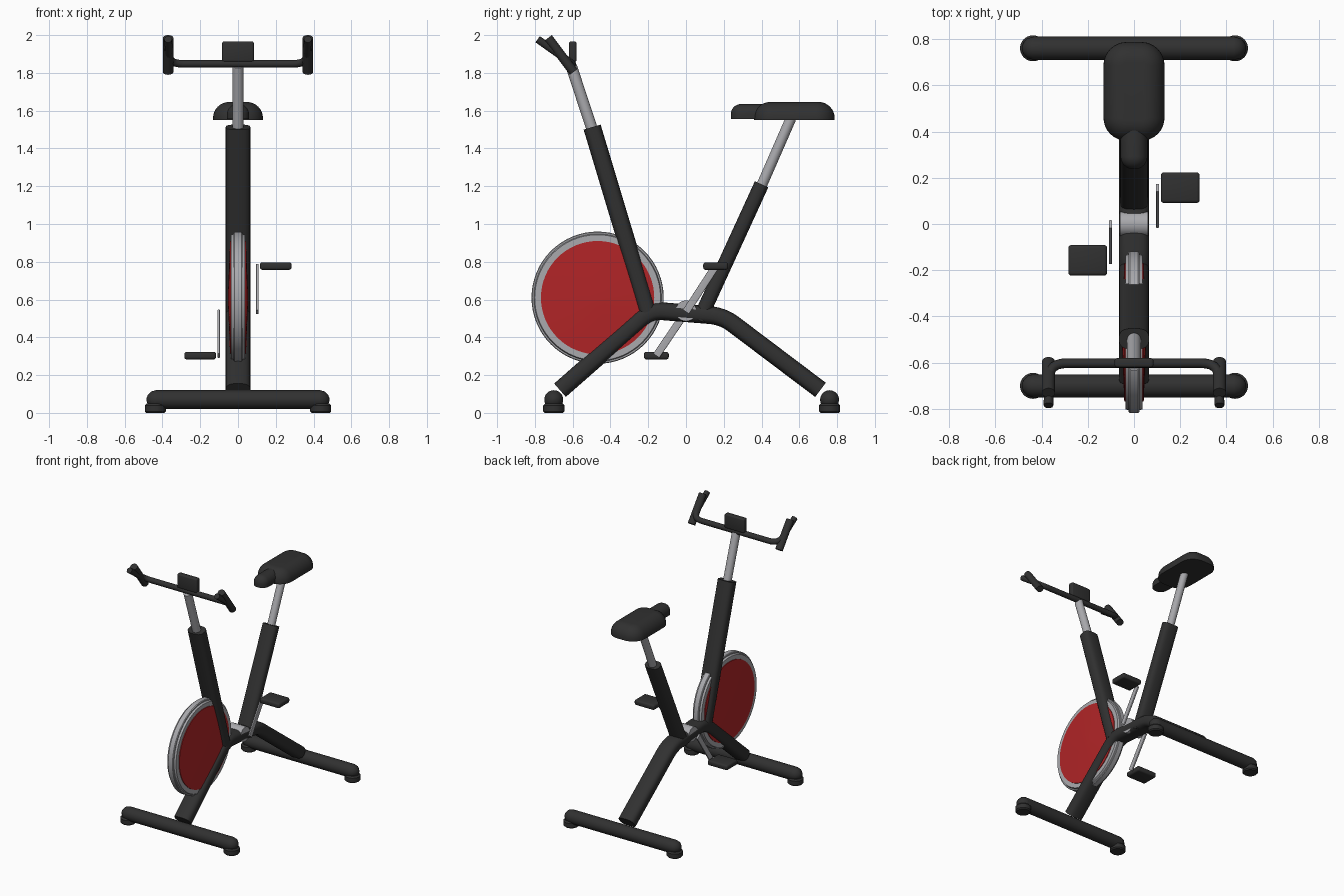
import bpy, bmesh
from math import sin, cos, pi, radians, copysign
from mathutils import Vector, Matrix

cube = bpy.data.objects.get("Cube")
if cube:
    bpy.data.objects.remove(cube)


def material(name, rgb):
    m = bpy.data.materials.new(name)
    m.use_nodes = True
    m.diffuse_color = (*rgb, 1)
    m.node_tree.nodes["Principled BSDF"].inputs["Base Color"].default_value = (*rgb, 1)
    return m


BLACK = material("charcoal", (0.03, 0.03, 0.03))
METAL = material("steel grey", (0.40, 0.40, 0.42))
RED = material("wheel red", (0.44, 0.018, 0.02))


def finish(name, bm, mat):
    bmesh.ops.recalc_face_normals(bm, faces=bm.faces)
    mesh = bpy.data.meshes.new(name)
    bm.to_mesh(mesh)
    bm.free()
    mesh.materials.append(mat)
    mesh.polygons.foreach_set("use_smooth", [True] * len(mesh.polygons))
    mesh.set_sharp_from_angle(angle=radians(35))
    ob = bpy.data.objects.new(name, mesh)
    bpy.context.collection.objects.link(ob)
    return ob


def loft(name, rings, mat):
    """Skin a list of equal-length point rings and cap both ends."""
    bm = bmesh.new()
    rows = [[bm.verts.new(p) for p in ring] for ring in rings]
    n = len(rows[0])
    for a, b in zip(rows, rows[1:]):
        for i in range(n):
            j = (i + 1) % n
            bm.faces.new((a[i], a[j], b[j], b[i]))
    bm.faces.new(rows[0])
    bm.faces.new(rows[-1])
    return finish(name, bm, mat)


def lathe(name, profile, centre, mat, axis="X", n=32):
    """Turn (offset along axis, radius) pairs around an axis."""
    rot = Vector((0, 0, 1)).rotation_difference(
        Vector((axis == "X", axis == "Y", axis == "Z")))
    ring = [2 * pi * i / n for i in range(n)]
    return loft(name, [[Vector(centre) + rot @ Vector((r * cos(t), r * sin(t), h))
                        for t in ring] for h, r in profile], mat)


def fillet(points, d, steps=6):
    """Round the inner corners of a path."""
    pts = [Vector(p) for p in points]
    out = [pts[0]]
    for a, b, c in zip(pts, pts[1:], pts[2:]):
        p, q = b + (a - b).normalized() * d, b + (c - b).normalized() * d
        for i in range(steps + 1):
            t = i / steps
            out.append(p * (1 - t) ** 2 + b * 2 * t * (1 - t) + q * t * t)
    return out + [pts[-1]]


def tube(name, points, half_x, half_n, mat, power=1.0, n=24):
    """Sweep an oval section along a path lying in the side plane."""
    pts = [Vector(p) for p in points]
    rings = []
    for i, p in enumerate(pts):
        d = (pts[min(i + 1, len(pts) - 1)] - pts[max(i - 1, 0)]).normalized()
        normal = Vector((0, -d.z, d.y))
        ring = []
        for k in range(n):
            c, s = cos(2 * pi * k / n), sin(2 * pi * k / n)
            u = copysign(abs(c) ** power, c) * half_x
            v = copysign(abs(s) ** power, s) * half_n
            ring.append(p + Vector((u, 0, 0)) + normal * v)
        rings.append(ring)
    return loft(name, rings, mat)


def wire(name, points, radius, mat):
    """Round bar along any path."""
    cu = bpy.data.curves.new(name, "CURVE")
    cu.dimensions = "3D"
    cu.bevel_depth = radius
    cu.bevel_resolution = 3
    cu.use_fill_caps = True
    sp = cu.splines.new("POLY")
    sp.points.add(len(points) - 1)
    for sp_pt, p in zip(sp.points, points):
        sp_pt.co = (*p, 1)
    sp.use_smooth = True
    cu.materials.append(mat)
    ob = bpy.data.objects.new(name, cu)
    bpy.context.collection.objects.link(ob)
    return ob


def box(name, centre, size, mat, bevel, tilt=0):
    bm = bmesh.new()
    bmesh.ops.create_cube(bm, size=1)
    bmesh.ops.scale(bm, vec=size, verts=bm.verts)
    bmesh.ops.bevel(bm, geom=bm.edges[:], offset=bevel, segments=3,
                    affect="EDGES", profile=0.5)
    bmesh.ops.transform(bm, verts=bm.verts, matrix=Matrix.Translation(centre)
                        @ Matrix.Rotation(tilt, 4, "X"))
    return finish(name, bm, mat)


def cushion(name, hx, y0, y1, corner, z0, z1, rnd, mat):
    """Rounded-rectangle pad with a flat base and a domed top edge."""
    cy, hy = (y0 + y1) / 2, (y1 - y0) / 2

    def outline(inset, z):
        r = max(corner - inset, 0.004)
        pts = []
        for q, (sx, sy) in enumerate(((1, 1), (-1, 1), (-1, -1), (1, -1))):
            for k in range(9):
                t = (q + k / 8) * pi / 2
                pts.append((sx * (hx - inset - r) + r * cos(t),
                            cy + sy * (hy - inset - r) + r * sin(t), z))
        return pts

    rings = [outline(0, z0)]
    for k in range(9):
        t = k / 8 * pi / 2
        rings.append(outline(rnd * (1 - cos(t)), z1 - rnd + rnd * sin(t)))
    return loft(name, rings, mat)


# Floor bars and feet
for label, y in (("front", -0.70), ("rear", 0.76)):
    lathe(label + "_floor_bar", [(-0.435, 0.05), (0.435, 0.05)], (0, y, 0.07), BLACK)
    for side, s in (("left", 1), ("right", -1)):
        lathe(f"{label}_{side}_foot",
              [(0, 0.048), (0.008, 0.056), (0.04, 0.056), (0.05, 0.046)],
              (s * 0.437, y, 0), BLACK, "Z")
        lathe(f"{label}_{side}_end_cap",
              [(-0.05, 0.05), (0, 0.05), (0.025, 0.043), (0.043, 0.025), (0.05, 0.005)]
              if s > 0 else
              [(-0.05, 0.005), (-0.043, 0.025), (-0.025, 0.043), (0, 0.05), (0.05, 0.05)],
              (s * 0.435, y, 0.07), BLACK)

# Main frame, column and seat tube
tube("main_frame", fillet([(0, -0.667, 0.12), (0, -0.185, 0.543),
                           (0, 0.195, 0.512), (0, 0.712, 0.122)], 0.07),
     0.065, 0.047, BLACK, 0.7)
tube("front_column", [(0, -0.203, 0.535), (0, -0.497, 1.513)], 0.065, 0.047, BLACK, 0.7)
tube("seat_tube", [(0, 0.07, 0.49), (0, 0.40, 1.21)], 0.06, 0.039, BLACK, 0.7)
tube("handlebar_post", [(0, -0.49, 1.48), (0, -0.607, 1.835)], 0.03, 0.03, METAL)
tube("seat_post", [(0, 0.39, 1.18), (0, 0.556, 1.56)], 0.028, 0.028, METAL)

# Flywheel
hub = (0, -0.468, 0.61)
half = [(0.037, 0.29), (0.037, 0.333), (0.023, 0.338), (0.023, 0.346), (0.018, 0.35)]
lathe("flywheel_rim", [(-x, r) for x, r in half] + half[::-1], hub, METAL, n=64)
lathe("flywheel_disc", [(-0.052, 0.05), (-0.042, 0.30), (0.042, 0.30), (0.052, 0.05)],
      hub, RED, n=64)

# Crank hub, cranks and pedals
lathe("crank_hub", [(-0.061, 0.055), (0.061, 0.055)], (0, 0, 0.54), METAL)
for side, s in (("left", 1), ("right", -1)):
    end = Vector((s * 0.102, s * 0.157, 0.54 + s * 0.237))
    tube(side + "_crank", [(s * 0.102, 0, 0.535), end], 0.007, 0.02, METAL, 0.4)
    box(side + "_pedal", (s * 0.2, end.y, end.z), (0.168, 0.132, 0.04), BLACK, 0.013)

# Seat
cushion("seat_pad", 0.132, 0.36, 0.787, 0.10, 1.55, 1.646, 0.085, BLACK)
cushion("seat_nose", 0.058, 0.237, 0.47, 0.055, 1.557, 1.635, 0.054, BLACK)

# Handlebar, grips and console
half_bar = fillet([(0, -0.602, 1.848), (0.365, -0.602, 1.848), (0.37, -0.785, 1.978)], 0.075)
wire("handlebar", [Vector((-p.x, p.y, p.z)) for p in half_bar[:0:-1]] + half_bar, 0.021, BLACK)
for side, s in (("left", 1), ("right", -1)):
    tube(side + "_grip", [(s * 0.37, -0.595, 1.805), (s * 0.37, -0.73, 1.985)],
         0.028, 0.025, BLACK)
box("console", (0, -0.60, 1.912), (0.168, 0.04, 0.108), BLACK, 0.01)
